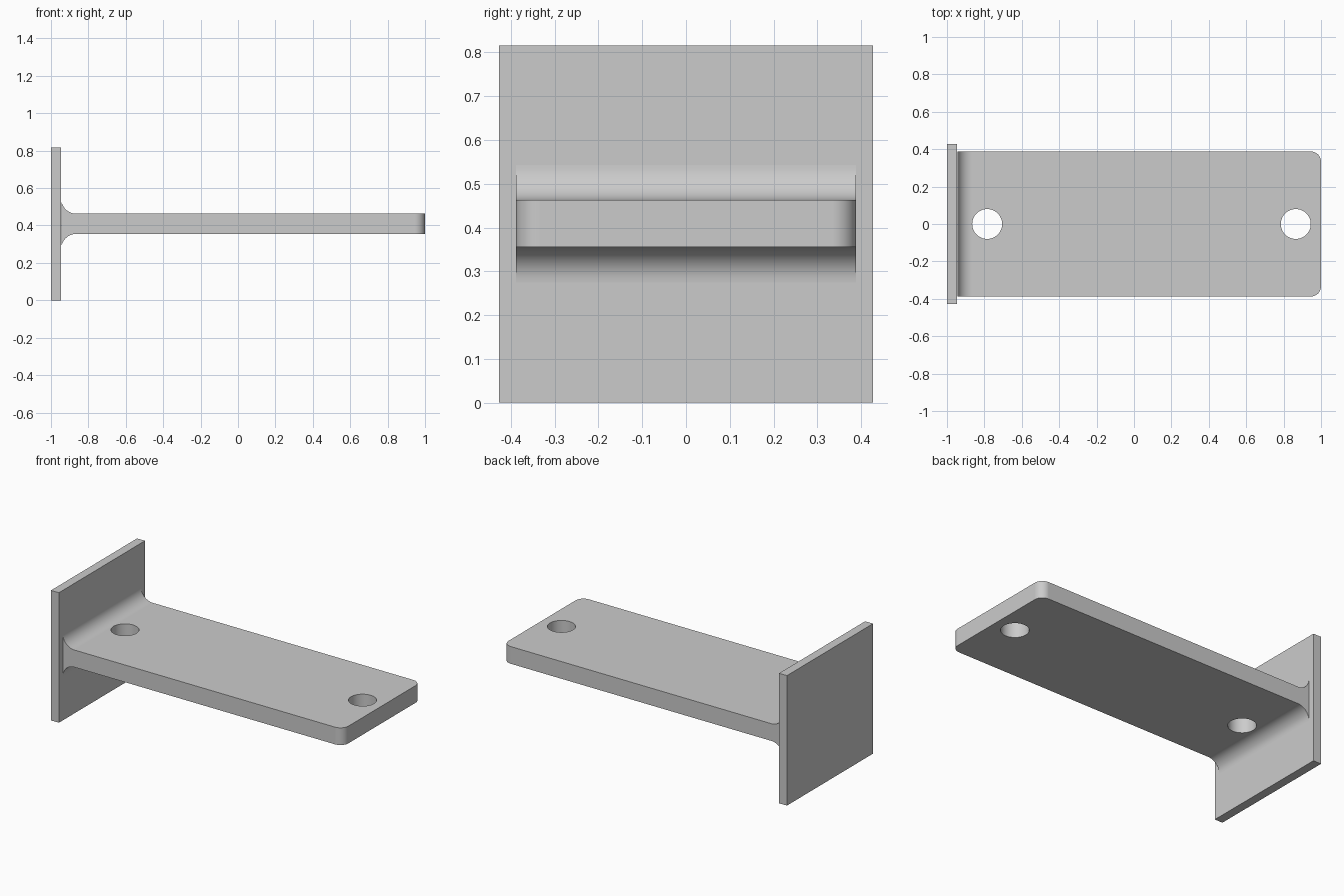
import bpy, bmesh, math

cube = bpy.data.objects.get("Cube")
if cube:
    bpy.data.objects.remove(cube, do_unlink=True)

WALL_X = -0.945           # front face of the wall plate
LOW, HIGH = 0.355, 0.463  # underside and top of the shelf
HALF_W = 0.388
FILLET, CORNER, HOLE = 0.08, 0.055, 0.08

grey = bpy.data.materials.new("plain_grey")
grey.use_nodes = True
colour = (0.6, 0.6, 0.6, 1)
grey.diffuse_color = colour
grey.node_tree.nodes["Principled BSDF"].inputs["Base Color"].default_value = colour


def make_object(name, bm):
    mesh = bpy.data.meshes.new(name)
    bmesh.ops.recalc_face_normals(bm, faces=bm.faces)
    bm.to_mesh(mesh)
    bm.free()
    mesh.materials.append(grey)
    obj = bpy.data.objects.new(name, mesh)
    bpy.context.collection.objects.link(obj)
    return obj


def fillet(z_centre, start, end, steps=12):
    """Concave arc between the wall and the shelf, as (x, z) points."""
    angles = [math.radians(start + (end - start) * i / steps) for i in range(steps + 1)]
    return [(WALL_X + FILLET + FILLET * math.cos(a), z_centre + FILLET * math.sin(a))
            for a in angles]


# Wall plate
bm = bmesh.new()
bmesh.ops.create_cube(bm, size=1)
bmesh.ops.scale(bm, vec=(1 + WALL_X, 0.854, 0.816), verts=bm.verts)
bmesh.ops.translate(bm, vec=((WALL_X - 1) / 2, 0, 0.408), verts=bm.verts)
make_object("wall_plate", bm)

# Shelf: side profile with fillets, extruded across the width
profile = fillet(LOW - FILLET, 180, 90) + [(1, LOW), (1, HIGH)] + fillet(HIGH + FILLET, 270, 180)
bm = bmesh.new()
side = bm.faces.new([bm.verts.new((x, -HALF_W, z)) for x, z in profile])
extruded = bmesh.ops.extrude_face_region(bm, geom=[side])["geom"]
bmesh.ops.translate(bm, vec=(0, 2 * HALF_W, 0),
                    verts=[g for g in extruded if isinstance(g, bmesh.types.BMVert)])

# Rounded free corners
corners = [e for e in bm.edges
           if all(v.co.x > 0.99 for v in e.verts)
           and abs(e.verts[0].co.z - e.verts[1].co.z) > 0.05]
bmesh.ops.bevel(bm, geom=corners, offset=CORNER, segments=10, profile=0.5, affect='EDGES')
shelf = make_object("shelf", bm)

# Screw holes
bpy.context.view_layer.objects.active = shelf
for x in (-0.785, 0.865):
    bm = bmesh.new()
    bmesh.ops.create_cone(bm, cap_ends=True, segments=48, radius1=HOLE, radius2=HOLE, depth=0.5)
    bmesh.ops.translate(bm, vec=(x, 0, (LOW + HIGH) / 2), verts=bm.verts)
    cutter = make_object("hole_cutter", bm)
    cutter.hide_render = True
    cut = shelf.modifiers.new("screw_hole", 'BOOLEAN')
    cut.operation, cut.object, cut.solver = 'DIFFERENCE', cutter, 'EXACT'
    bpy.ops.object.modifier_apply(modifier=cut.name)
    bpy.data.objects.remove(cutter, do_unlink=True)

# Smooth curves, flat faces
bpy.ops.object.select_all(action='DESELECT')
shelf.select_set(True)
bpy.ops.object.shade_smooth_by_angle(angle=math.radians(30))
weighted = shelf.modifiers.new("weighted_normals", 'WEIGHTED_NORMAL')
weighted.keep_sharp = True
